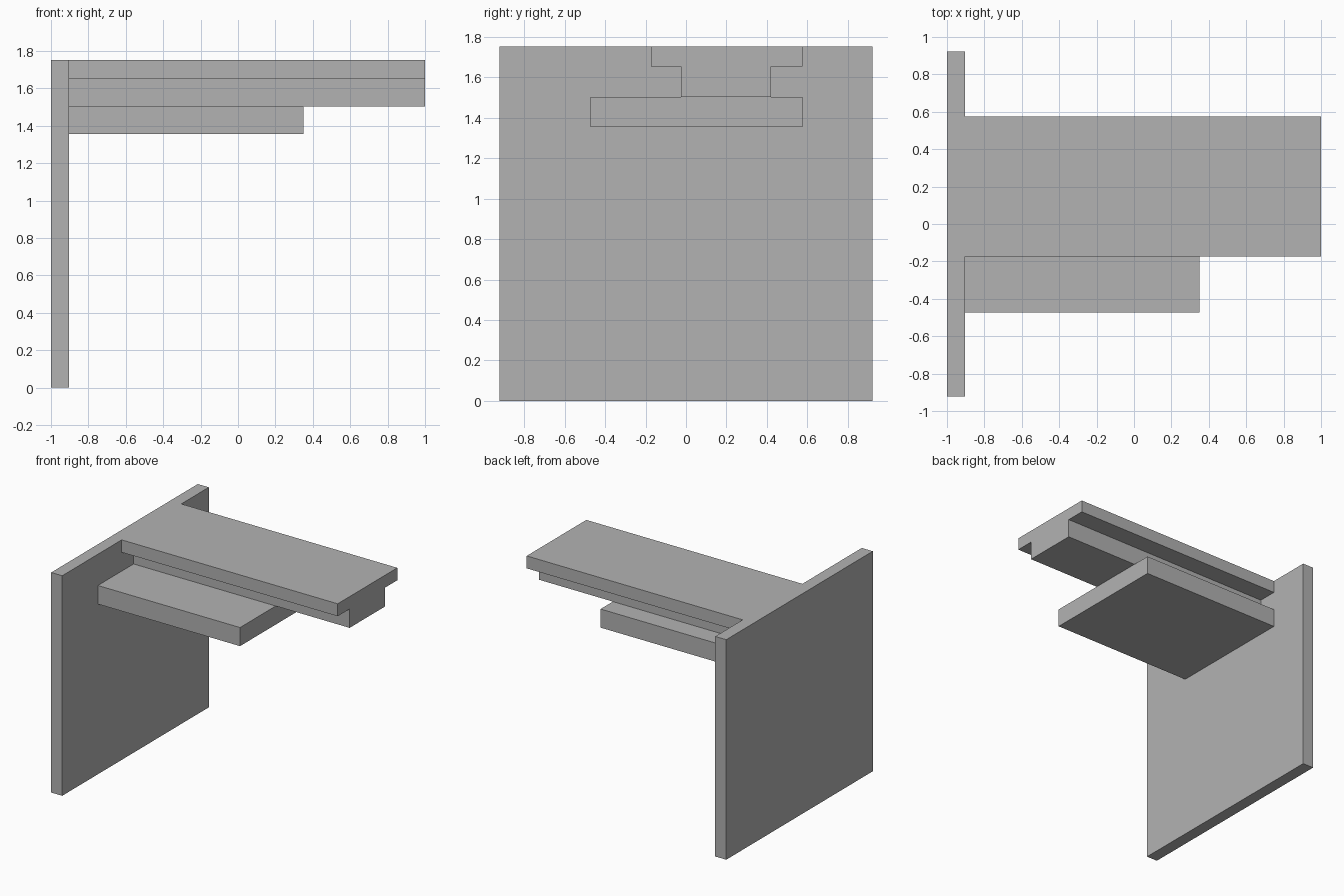
import bpy
import bmesh

old = bpy.data.objects.get("Cube")
if old:
    bpy.data.objects.remove(old, do_unlink=True)

GREY = (0.448, 0.448, 0.448, 1.0)
mat = bpy.data.materials.new("plain grey")
mat.use_nodes = True
mat.diffuse_color = GREY
mat.node_tree.nodes["Principled BSDF"].inputs["Base Color"].default_value = GREY


def extrude_along_x(name, profile, x0, x1):
    """Sweep a closed (y, z) outline from x0 to x1."""
    bm = bmesh.new()
    face = bm.faces.new([bm.verts.new((x0, y, z)) for y, z in profile])
    new = bmesh.ops.extrude_face_region(bm, geom=[face])["geom"]
    verts = [v for v in new if isinstance(v, bmesh.types.BMVert)]
    bmesh.ops.translate(bm, verts=verts, vec=(x1 - x0, 0, 0))
    bmesh.ops.recalc_face_normals(bm, faces=bm.faces)
    mesh = bpy.data.meshes.new(name)
    bm.to_mesh(mesh)
    bm.free()
    mesh.materials.append(mat)
    obj = bpy.data.objects.new(name, mesh)
    bpy.context.collection.objects.link(obj)
    return obj


def rect(y0, y1, z0, z1):
    return [(y0, z0), (y1, z0), (y1, z1), (y0, z1)]


WALL_X, TOP = -0.903, 1.752
FLANGE_Z, WEB_Z, SHELF_Z = 1.653, 1.503, 1.355
FRONT, BACK = -0.174, 0.576
WEB_FRONT, WEB_BACK = -0.024, 0.421

# Upright end panel
extrude_along_x("end_panel", rect(-0.922, 0.922, 0, TOP), -1, WALL_X)

# T-section beam reaching out from the panel
tee = [(WEB_FRONT, WEB_Z), (WEB_BACK, WEB_Z), (WEB_BACK, FLANGE_Z), (BACK, FLANGE_Z),
       (BACK, TOP), (FRONT, TOP), (FRONT, FLANGE_Z), (WEB_FRONT, FLANGE_Z)]
extrude_along_x("tee_beam", tee, WALL_X, 1)

# Shorter shelf slab under the beam
extrude_along_x("lower_shelf", rect(-0.473, BACK, SHELF_Z, WEB_Z), WALL_X, 0.349)
